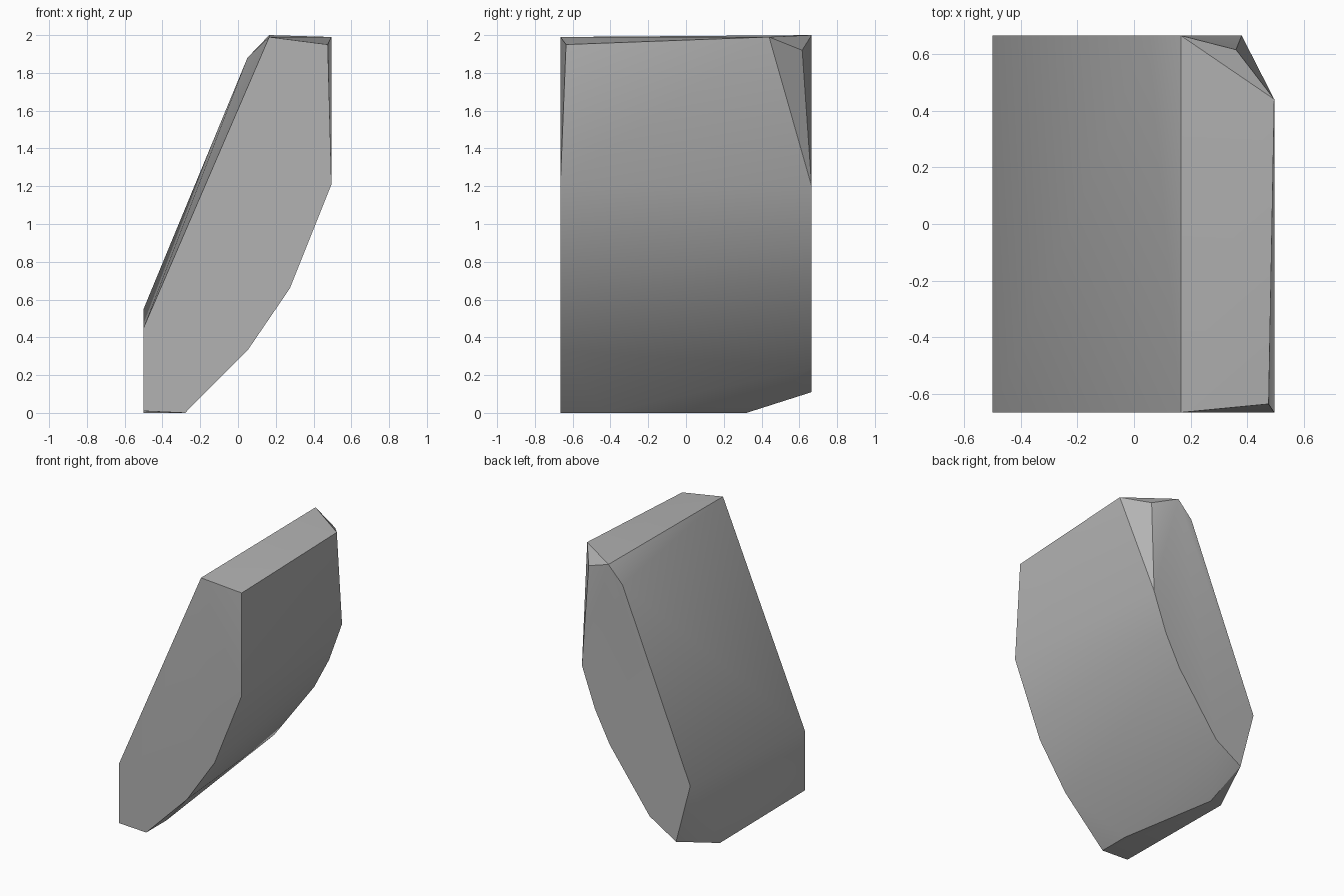
import bpy
import bmesh
import math

cube = bpy.data.objects.get("Cube")
if cube:
    bpy.data.objects.remove(cube, do_unlink=True)

# Plain grey stone
stone = bpy.data.materials.new("grey_stone")
stone.use_nodes = True
grey = (0.45, 0.45, 0.45, 1)
stone.diffuse_color = grey
stone.node_tree.nodes["Principled BSDF"].inputs["Base Color"].default_value = grey

HALF = 0.665
# Cross-sections (x, z) of the leaning slab
front_profile = [(-0.5, 0.45), (0.165, 1.99), (0.495, 1.21), (0.275, 0.66),
                 (0.05, 0.33), (-0.28, 0), (-0.5, 0.01)]
back_profile = [(-0.5, 0.55), (0.05, 1.88), (0.165, 2.0), (0.38, 1.2),
                (0.275, 0.91), (0.155, 0.68), (-0.17, 0.24), (-0.385, 0.11)]
# Chipped corners between the two sections
top_chips = [(0.475, -0.635, 1.95), (0.495, 0.44, 1.99), (0.36, 0.615, 1.92)]
base_chips = [(-0.5, 0.32, 0), (-0.41, 0.32, 0), (-0.28, -0.43, 0)]

points = [(x, -HALF, z) for x, z in front_profile]
points += [(x, HALF, z) for x, z in back_profile]
points += top_chips + base_chips

# Wrap the points into one convex boulder
bm = bmesh.new()
for p in points:
    bm.verts.new(p)
hull = bmesh.ops.convex_hull(bm, input=bm.verts)
loose = [v for v in bm.verts if not v.link_faces]
bmesh.ops.delete(bm, geom=loose, context='VERTS')
bmesh.ops.dissolve_limit(bm, angle_limit=math.radians(0.5),
                         verts=bm.verts, edges=bm.edges)
bmesh.ops.recalc_face_normals(bm, faces=bm.faces)
mesh = bpy.data.meshes.new("rock")
bm.to_mesh(mesh)
bm.free()
mesh.materials.append(stone)

rock = bpy.data.objects.new("rock", mesh)
bpy.context.collection.objects.link(rock)
bpy.ops.object.select_all(action='DESELECT')
rock.select_set(True)
bpy.context.view_layer.objects.active = rock
bpy.ops.object.shade_smooth_by_angle(angle=math.radians(30))
